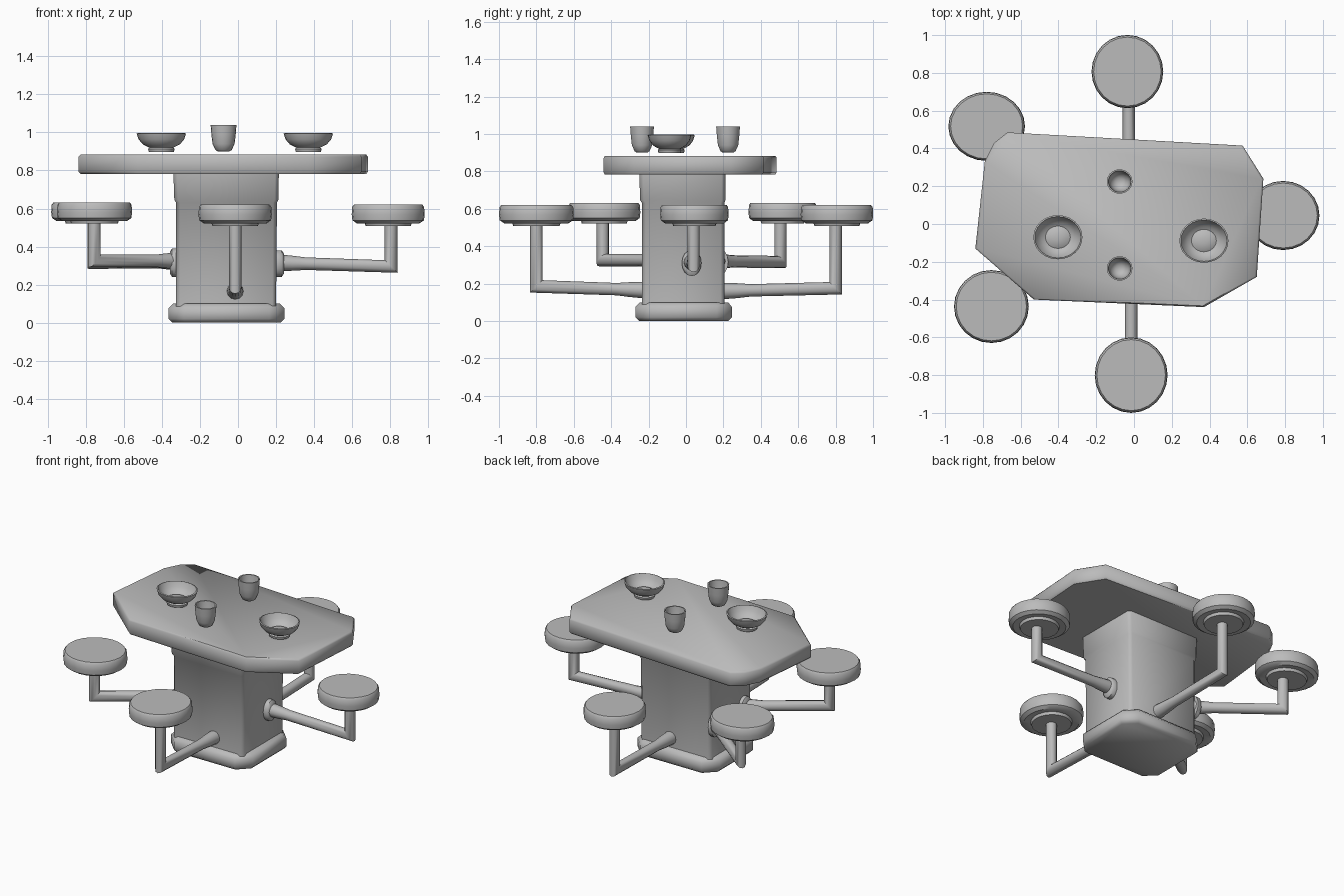
import bpy, bmesh, math
from mathutils import Vector

if "Cube" in bpy.data.objects:
    bpy.data.objects.remove(bpy.data.objects["Cube"])

grey = bpy.data.materials.new("stone grey")
grey.diffuse_color = (0.5, 0.5, 0.5, 1)
grey.use_nodes = True
grey.node_tree.nodes["Principled BSDF"].inputs["Base Color"].default_value = grey.diffuse_color


def finish(bm, name, angle=40, bevel=0, segments=2):
    bmesh.ops.recalc_face_normals(bm, faces=bm.faces)
    me = bpy.data.meshes.new(name)
    bm.to_mesh(me)
    bm.free()
    ob = bpy.data.objects.new(name, me)
    bpy.context.collection.objects.link(ob)
    me.materials.append(grey)
    if bevel:
        mod = ob.modifiers.new("rounded edges", "BEVEL")
        mod.width, mod.segments = bevel, segments
    bpy.ops.object.select_all(action="DESELECT")
    ob.select_set(True)
    bpy.context.view_layer.objects.active = ob
    bpy.ops.object.shade_smooth_by_angle(angle=math.radians(angle))
    return ob


def bridge(bm, rings):
    for a, b in zip(rings, rings[1:]):
        n = len(a)
        for i in range(n):
            bm.faces.new((a[i], a[(i + 1) % n], b[(i + 1) % n], b[i]))


def loft(name, outlines, **kw):
    """Stack outlines given as (points, z) and cap both ends."""
    bm = bmesh.new()
    rings = [[bm.verts.new((x, y, z)) for x, y in pts] for pts, z in outlines]
    bridge(bm, rings)
    bm.faces.new(rings[0])
    bm.faces.new(rings[-1])
    return finish(bm, name, **kw)


def lathe(name, profile, centre, rx=1.0, ry=1.0, n=24, angle=40):
    """Turn an (r, z) profile; both ends close with a fan."""
    cx, cy, cz = centre
    bm = bmesh.new()
    turn = [2 * math.pi * i / n for i in range(n)]
    rings = [[bm.verts.new((cx + r * rx * math.cos(t), cy + r * ry * math.sin(t), cz + z))
              for t in turn] for r, z in profile]
    bridge(bm, rings)
    for ring, (r, z) in ((rings[0], profile[0]), (rings[-1], profile[-1])):
        hub = bm.verts.new((cx, cy, cz + z))
        for i in range(n):
            bm.faces.new((hub, ring[i], ring[(i + 1) % n]))
    return finish(bm, name, angle)


def chamfered(x0, x1, y0, y1, c):
    return [(x0 + c, y0), (x1 - c, y0), (x1, y0 + c), (x1, y1 - c),
            (x1 - c, y1), (x0 + c, y1), (x0, y1 - c), (x0, y0 + c)]


def arm(name, root, elbow, top, r=0.033, n=12):
    """L-shaped tube, mitred at the elbow and flared at the column."""
    root, elbow = Vector(root), Vector(elbow)
    up = Vector((0, 0, 1))
    h = root - elbow
    h.z = 0
    h.normalize()
    side = h.cross(up)
    near = root.lerp(elbow, 0.14)
    sections = [(root, up, r * 1.35), (near, up, r * 1.2), (root.lerp(elbow, 0.26), up, r),
                (elbow, up + h, r), (Vector((elbow.x, elbow.y, top)), h, r)]
    bm = bmesh.new()
    rings = []
    for p, axis, rad in sections:
        rings.append([bm.verts.new(p + rad * (math.cos(t) * side + math.sin(t) * axis))
                      for t in (2 * math.pi * i / n for i in range(n))])
    bridge(bm, rings)
    bm.faces.new(rings[0])
    bm.faces.new(rings[-1])
    return finish(bm, name, 50)


def flange(name, centre, radius, x_sign):
    """Upright oval plate on a side of the column."""
    bm = bmesh.new()
    rings = []
    for r, d in ((radius, -0.015), (radius, 0.012), (radius * 0.75, 0.024)):
        rings.append([bm.verts.new((centre[0] + x_sign * d, centre[1] + 0.75 * r * math.cos(t),
                                    centre[2] + r * math.sin(t)))
                      for t in (math.pi * i / 8 for i in range(16))])
    bridge(bm, rings)
    bm.faces.new(rings[0])
    bm.faces.new(rings[-1])
    return finish(bm, name, 50)


# Foot and column
loft("base", [(chamfered(-0.345, 0.225, -0.25, 0.225, 0.07), 0.0),
              (chamfered(-0.365, 0.245, -0.27, 0.245, 0.08), 0.02),
              (chamfered(-0.365, 0.245, -0.27, 0.245, 0.08), 0.075),
              (chamfered(-0.34, 0.22, -0.245, 0.225, 0.07), 0.1)], angle=50)
loft("column", [(chamfered(-0.325, 0.2, -0.235, 0.205, 0.02), 0.08),
                (chamfered(-0.325, 0.205, -0.235, 0.205, 0.02), 0.63),
                (chamfered(-0.335, 0.212, -0.245, 0.21, 0.02), 0.645),
                (chamfered(-0.34, 0.215, -0.25, 0.21, 0.02), 0.79)], angle=50)

# Irregular stone tabletop
slab = [(-0.53, -0.40), (0.37, -0.44), (0.65, -0.28), (0.685, 0.24),
        (0.575, 0.415), (-0.67, 0.485), (-0.74, 0.43), (-0.79, 0.33), (-0.84, -0.13)]
inner = [(x * 0.985, y * 0.985) for x, y in slab]
loft("tabletop", [(inner, 0.782), (slab, 0.795), (slab, 0.872), (inner, 0.883)], angle=50)

# Seats: centre x, y, radii, lift, arm root, elbow
seat_profile = [(0.62, 0.0), (0.65, 0.018), (0.86, 0.014), (0.98, 0.03),
                (1.0, 0.06), (0.985, 0.1), (0.94, 0.112)]
seats = [
    ("front", (-0.015, -0.80), (0.193, 0.2), 0.508, (-0.015, -0.22, 0.165), (-0.015, -0.8, 0.185)),
    ("back", (-0.035, 0.807), (0.19, 0.194), 0.508, (-0.025, 0.19, 0.16), (-0.03, 0.80, 0.175)),
    ("right", (0.79, 0.045), (0.192, 0.183), 0.508, (0.2, 0.03, 0.315), (0.805, 0.04, 0.295)),
    ("back_left", (-0.78, 0.517), (0.203, 0.183), 0.52, (-0.31, 0.15, 0.32), (-0.76, 0.505, 0.315)),
    ("front_left", (-0.755, -0.437), (0.198, 0.193), 0.52, (-0.31, -0.13, 0.325), (-0.755, -0.445, 0.325)),
]
for side, (x, y), (rx, ry), z, root, elbow in seats:
    lathe(side + "_seat", seat_profile, (x, y, z), rx, ry)
    arm(side + "_arm", root, elbow, z + 0.015)
flange("right_flange", (0.218, 0.03, 0.31), 0.07, 1)
flange("back_left_flange", (-0.335, 0.17, 0.315), 0.075, -1)
flange("front_left_flange", (-0.335, -0.145, 0.315), 0.075, -1)

# Tableware
bowl_profile = [(0.066, 0.0), (0.07, 0.016), (0.062, 0.022), (0.098, 0.04), (0.12, 0.066),
                (0.13, 0.096), (0.122, 0.099), (0.108, 0.066), (0.085, 0.042),
                (0.066, 0.032), (0.05, 0.04), (0.02, 0.046)]
for name, x, y in (("left_bowl", -0.403, -0.07), ("right_bowl", 0.37, -0.088)):
    lathe(name, bowl_profile, (x, y, 0.898), 1.0, 0.9, angle=50)
cup_profile = [(0.03, 0.0), (0.043, 0.008), (0.058, 0.04), (0.064, 0.09), (0.068, 0.14),
               (0.06, 0.14), (0.055, 0.09), (0.046, 0.045), (0.02, 0.025)]
for name, y in (("back_cup", 0.225), ("front_cup", -0.235)):
    lathe(name, cup_profile, (-0.076, y, 0.9), 1.0, 0.95, n=18, angle=50)
